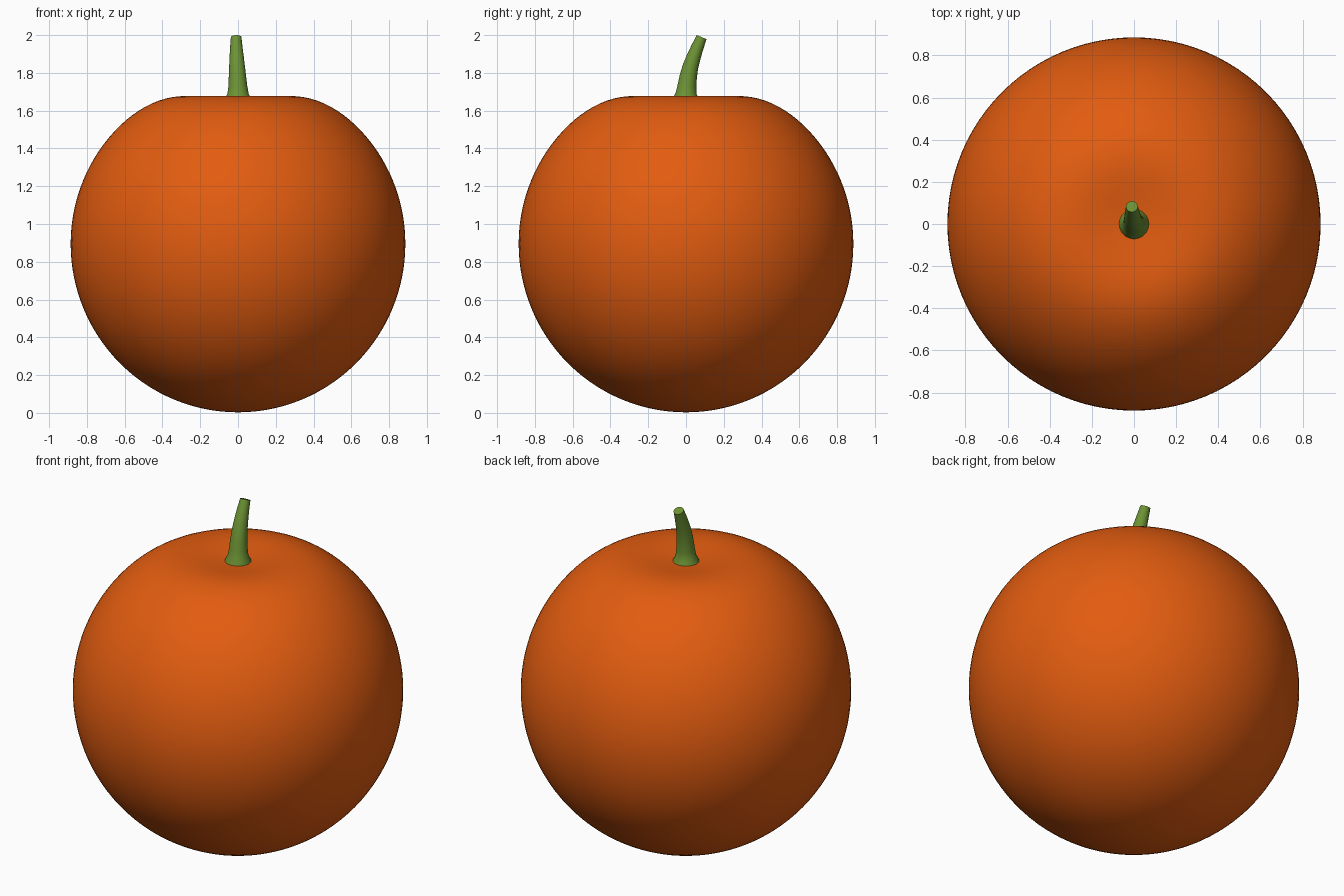
import bpy, bmesh, math
from mathutils import Vector

if "Cube" in bpy.data.objects:
    bpy.data.objects.remove(bpy.data.objects["Cube"])


def material(name, color):
    m = bpy.data.materials.new(name)
    m.diffuse_color = (*color, 1)
    m.use_nodes = True
    m.node_tree.nodes["Principled BSDF"].inputs["Base Color"].default_value = m.diffuse_color
    return m


def make_object(name, bm, mat):
    bmesh.ops.recalc_face_normals(bm, faces=bm.faces)
    mesh = bpy.data.meshes.new(name)
    bm.to_mesh(mesh)
    bm.free()
    mesh.materials.append(mat)
    obj = bpy.data.objects.new(name, mesh)
    bpy.context.collection.objects.link(obj)
    bpy.ops.object.select_all(action='DESELECT')
    obj.select_set(True)
    bpy.context.view_layer.objects.active = obj
    bpy.ops.object.shade_smooth_by_angle(angle=math.radians(40))
    return obj


orange = material("pumpkin orange", (0.76, 0.107, 0.005))
green = material("stem green", (0.15, 0.29, 0.034))

# Body: round ball with a soft dimple pressed into the top
R, CENTRE = 0.886, 0.895
bm = bmesh.new()
bmesh.ops.create_uvsphere(bm, u_segments=96, v_segments=64, radius=R)
for v in bm.verts:
    r = math.hypot(v.co.x, v.co.y)
    if v.co.z > 0:
        v.co.z -= 0.125 * math.exp(-(r / 0.32) ** 2)
    else:
        v.co.z *= 0.892 / R
    v.co.z += CENTRE
make_object("pumpkin_body", bm, orange)

# Stem: tapered, flared at the foot and bending backwards (x, y, z, radius)
path = [(0, 0, 1.645, 0.074), (0, 0, 1.665, 0.069), (0, 0.001, 1.69, 0.056),
        (-0.001, 0.005, 1.73, 0.050), (-0.003, 0.012, 1.78, 0.046),
        (-0.005, 0.023, 1.83, 0.042), (-0.007, 0.039, 1.88, 0.038),
        (-0.009, 0.060, 1.935, 0.033), (-0.010, 0.083, 1.989, 0.028)]
SIDES = 32
bm = bmesh.new()
rings = []
for i, (x, y, z, rad) in enumerate(path):
    a = Vector(path[max(i - 1, 0)][:3])
    b = Vector(path[min(i + 1, len(path) - 1)][:3])
    t = (b - a).normalized()
    side = Vector((0, 1, 0)).cross(t).normalized()
    back = t.cross(side)
    ring = []
    for k in range(SIDES):
        ang = 2 * math.pi * k / SIDES
        ring.append(bm.verts.new(Vector((x, y, z)) + rad * (math.cos(ang) * side + math.sin(ang) * back)))
    rings.append(ring)
for lo, hi in zip(rings, rings[1:]):
    for k in range(SIDES):
        n = (k + 1) % SIDES
        bm.faces.new((lo[k], lo[n], hi[n], hi[k]))
bm.faces.new(rings[0][::-1])
bm.faces.new(rings[-1])
make_object("stem", bm, green)
